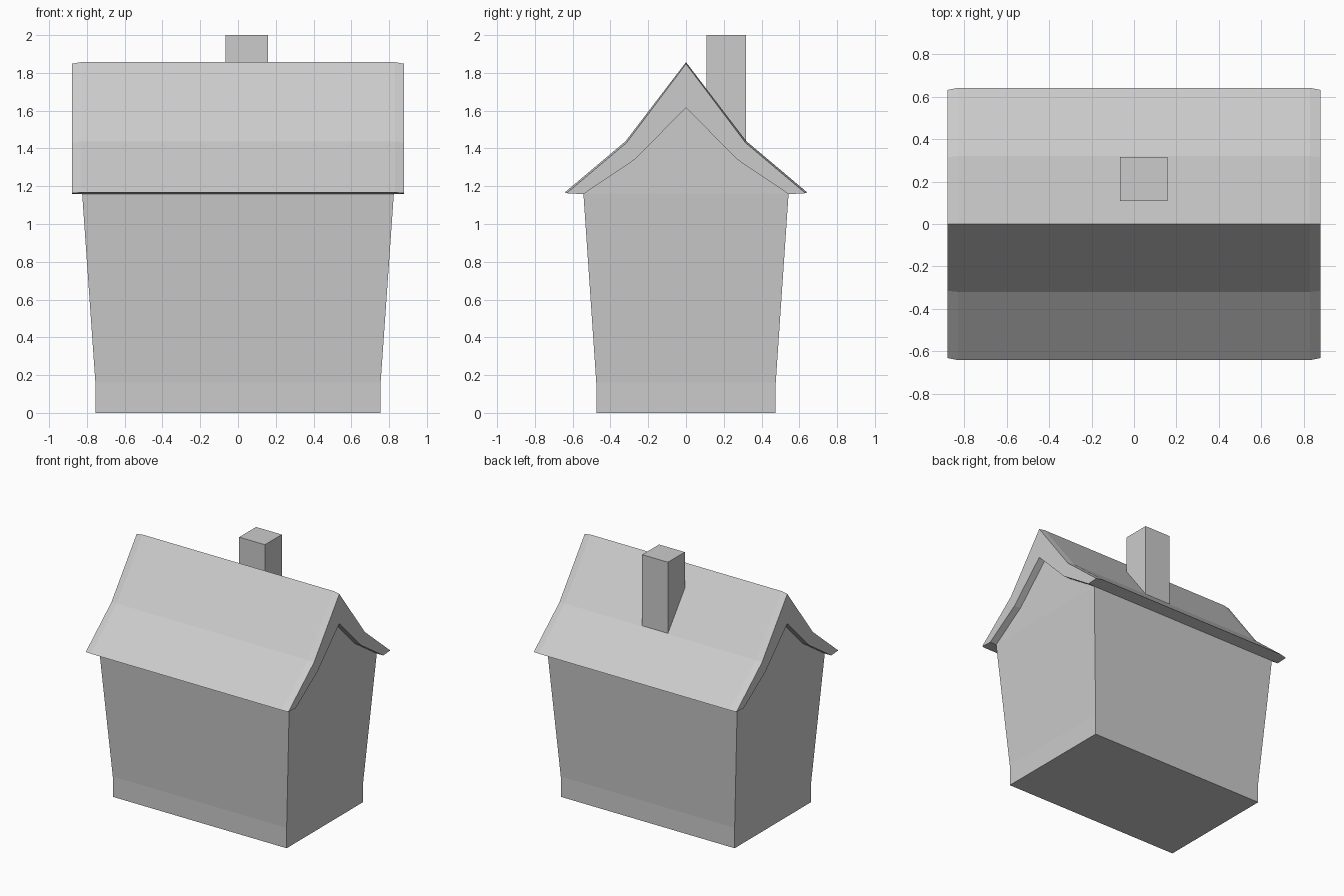
import bpy, bmesh

if "Cube" in bpy.data.objects:
    bpy.data.objects.remove(bpy.data.objects["Cube"])


def make_object(name, bm):
    bmesh.ops.remove_doubles(bm, verts=bm.verts, dist=1e-5)
    bmesh.ops.recalc_face_normals(bm, faces=bm.faces)
    mesh = bpy.data.meshes.new(name)
    bm.to_mesh(mesh)
    bm.free()
    obj = bpy.data.objects.new(name, mesh)
    bpy.context.collection.objects.link(obj)
    return obj


def add_face(bm, points):
    bm.faces.new([bm.verts.new(p) for p in points])


# Walls: plinth and outward-leaning walls as stacked rectangles (half x, half y, z)
bm = bmesh.new()
levels = [(0.755, 0.475, 0), (0.755, 0.475, 0.16), (0.825, 0.543, 1.16)]
rings = [[(-x, -y, z), (x, -y, z), (x, y, z), (-x, y, z)] for x, y, z in levels]
for low, high in zip(rings, rings[1:]):
    for i in range(4):
        j = (i + 1) % 4
        add_face(bm, [low[i], low[j], high[j], high[i]])
add_face(bm, rings[0])

# Gables: fill the ends up to the underside of the roof
gable = [(-0.543, 1.16), (0.543, 1.16), (0.273, 1.34), (0, 1.615), (-0.273, 1.34)]
for x in (-0.825, 0.825):
    add_face(bm, [(x, y, z) for y, z in gable])
make_object("walls", bm)

# Roof: thick bell-cast profile lofted along x, slightly pinched at the ends
under = [(0.543, 1.158), (0.273, 1.34), (0, 1.615)]
outer_mid = [(0.642, 1.167), (0.32, 1.438), (0, 1.857)]
outer_end = [(0.632, 1.163), (0.315, 1.430), (0, 1.848)]


def mirrored(half):
    return half + [(-y, z) for y, z in half[-2::-1]]


def section(x, outer):
    loop = mirrored(outer) + mirrored(under)[::-1]
    return [(x, y, z) for y, z in loop]


bm = bmesh.new()
sections = [section(-0.88, outer_end), section(-0.83, outer_mid),
            section(0.83, outer_mid), section(0.88, outer_end)]
n = len(sections[0])
for a, b in zip(sections, sections[1:]):
    for i in range(n):
        j = (i + 1) % n
        add_face(bm, [a[i], a[j], b[j], b[i]])
for s in (sections[0], sections[-1]):
    for i in range(n // 2 - 1):
        add_face(bm, [s[i], s[i + 1], s[n - 2 - i], s[n - 1 - i]])
make_object("roof", bm)

# Chimney: square block sunk into the back slope
bm = bmesh.new()
bmesh.ops.create_cube(bm, size=1)
for v in bm.verts:
    v.co.x = 0.158 if v.co.x > 0 else -0.065
    v.co.y = 0.317 if v.co.y > 0 else 0.108
    if v.co.z > 0:
        v.co.z = 2.0
    else:
        v.co.z = 1.40 if v.co.y > 0.2 else 1.60
make_object("chimney", bm)
